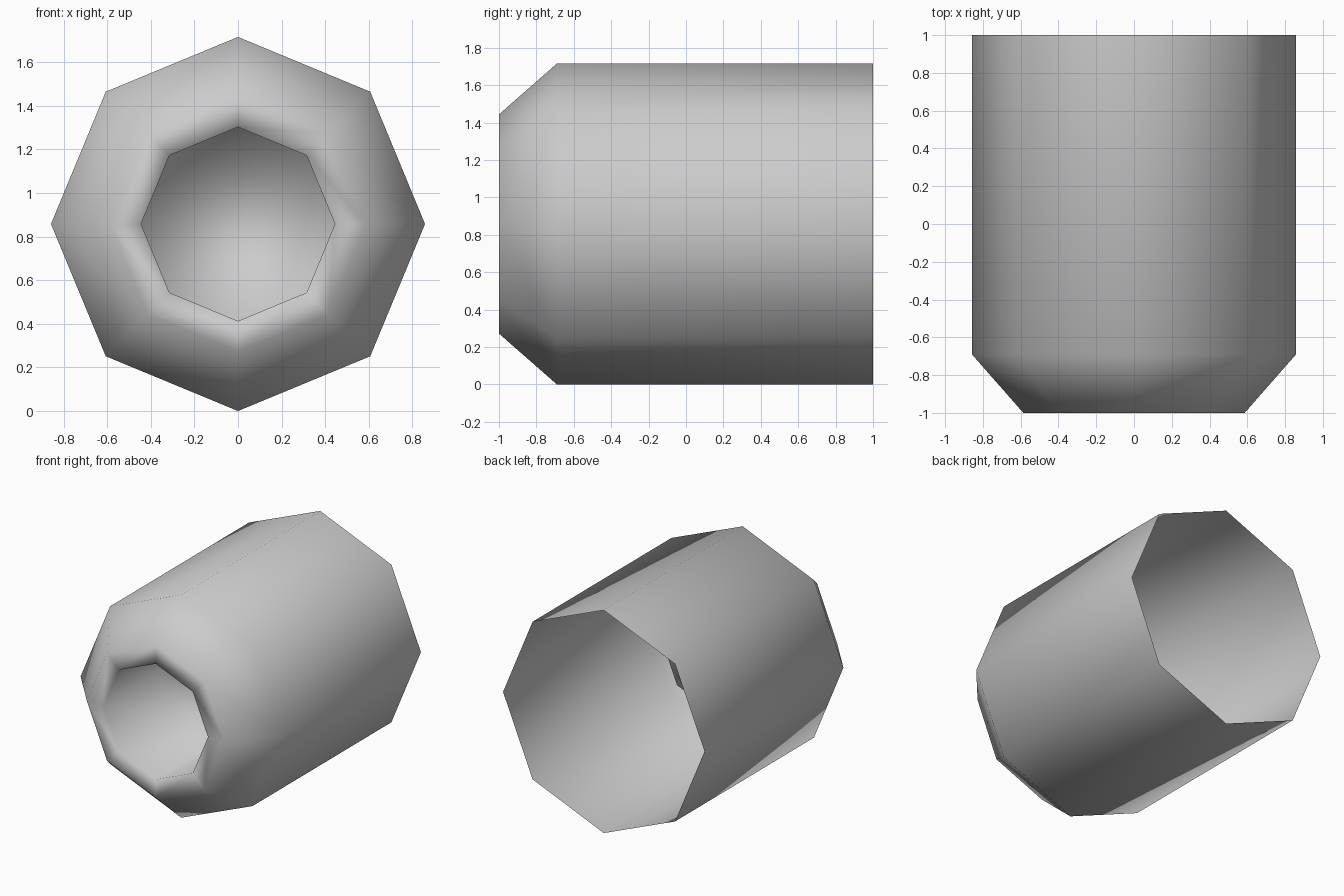
import bpy
import bmesh
from math import cos, sin, tau

old = bpy.data.objects.get("Cube")
if old:
    bpy.data.objects.remove(old, do_unlink=True)

SIDES = 8
RADIUS = 0.858

# Plain grey material
grey = bpy.data.materials.new("light grey")
grey.use_nodes = True
colour = (0.6, 0.6, 0.6, 1)
grey.diffuse_color = colour
grey.node_tree.nodes["Principled BSDF"].inputs["Base Color"].default_value = colour

# Profile (radius, y): open back, body, chamfer, front rim, recessed socket
profile = [(RADIUS, 1), (RADIUS, -0.69), (0.586, -1), (0.445, -1), (0.445, -0.34)]


def ring(bm, radius, y):
    """Eight-sided ring around the y axis, with a corner at the top."""
    angles = [tau * i / SIDES for i in range(SIDES)]
    return [bm.verts.new((radius * cos(a), y, RADIUS + radius * sin(a))) for a in angles]


bm = bmesh.new()
rings = [ring(bm, r, y) for r, y in profile]

# Walls between neighbouring rings
for a, b in zip(rings, rings[1:]):
    for i in range(SIDES):
        j = (i + 1) % SIDES
        bm.faces.new((a[i], b[i], b[j], a[j]))

# Floor of the socket, facing the front
bm.faces.new(rings[-1])

bmesh.ops.recalc_face_normals(bm, faces=bm.faces)
for face in bm.faces:
    face.smooth = True
bm.normal_update()

# Make sure the body faces outward
body = next(f for f in bm.faces if f.calc_center_median().y > 0)
if body.normal.dot(body.calc_center_median() - rings[0][0].co.lerp(rings[0][SIDES // 2].co, 0.5)) < 0:
    bmesh.ops.reverse_faces(bm, faces=bm.faces)

mesh = bpy.data.meshes.new("octagonal_sleeve")
bm.to_mesh(mesh)
bm.free()
mesh.materials.append(grey)
sleeve = bpy.data.objects.new("octagonal_sleeve", mesh)
bpy.context.collection.objects.link(sleeve)
